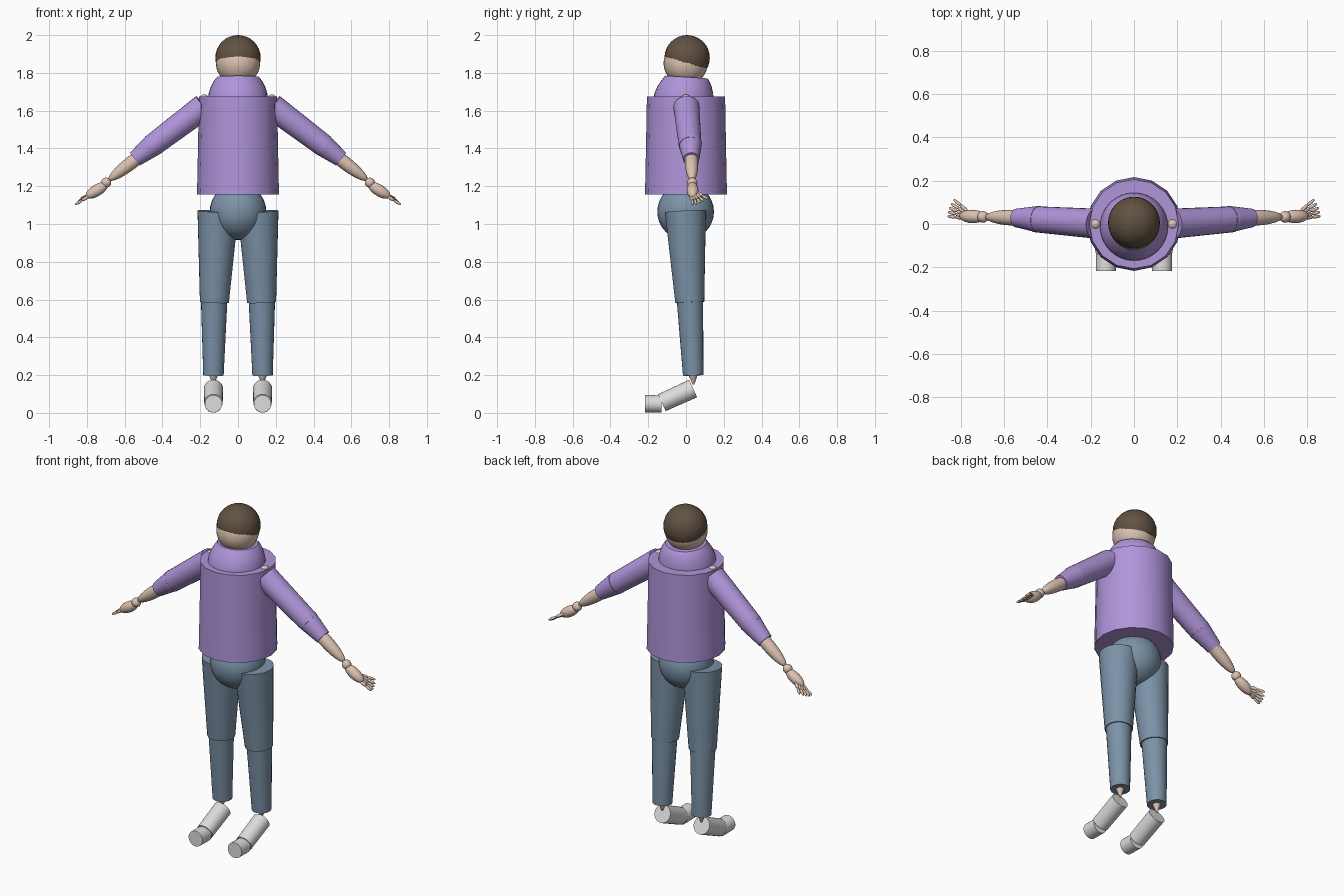
import bpy, bmesh, math
from mathutils import Vector, Matrix

cube = bpy.data.objects.get("Cube")
if cube:
    bpy.data.objects.remove(cube, do_unlink=True)


def material(name, rgb):
    m = bpy.data.materials.new(name)
    m.use_nodes = True
    m.diffuse_color = (*rgb, 1)
    m.node_tree.nodes["Principled BSDF"].inputs["Base Color"].default_value = (*rgb, 1)
    return m


PURPLE = material("purple_cloth", (0.43, 0.30, 0.70))
BLUE = material("blue_denim", (0.20, 0.29, 0.39))
SKIN = material("skin", (0.72, 0.54, 0.44))
HAIR = material("brown_hair", (0.12, 0.083, 0.055))
WHITE = material("white_shoe", (0.72, 0.72, 0.72))


def finish(name, bm, mat):
    bmesh.ops.recalc_face_normals(bm, faces=bm.faces)
    mesh = bpy.data.meshes.new(name)
    bm.to_mesh(mesh)
    bm.free()
    mesh.materials.append(mat)
    ob = bpy.data.objects.new(name, mesh)
    bpy.context.collection.objects.link(ob)
    bpy.ops.object.select_all(action="DESELECT")
    ob.select_set(True)
    bpy.context.view_layer.objects.active = ob
    bpy.ops.object.shade_smooth_by_angle(angle=math.radians(40))
    return ob


def along(p0, p1):
    """Matrix that lays the z axis along p0-p1, centred between them."""
    d = p1 - p0
    return Matrix.Translation((p0 + p1) / 2) @ d.to_track_quat("Z", "Y").to_matrix().to_4x4()


def tube(name, p0, p1, r0, r1, mat, sides=24):
    p0, p1 = Vector(p0), Vector(p1)
    bm = bmesh.new()
    bmesh.ops.create_cone(bm, cap_ends=True, segments=sides, radius1=r0, radius2=r1,
                          depth=(p1 - p0).length, matrix=along(p0, p1))
    return finish(name, bm, mat)


def spindle(name, p0, p1, r, mat, sides=20):
    """Ellipsoid stretched between two points."""
    p0, p1 = Vector(p0), Vector(p1)
    bm = bmesh.new()
    scale = Matrix.Diagonal((r, r, (p1 - p0).length / 2, 1))
    bmesh.ops.create_uvsphere(bm, u_segments=sides, v_segments=sides // 2 + 2,
                              radius=1, matrix=along(p0, p1) @ scale)
    return finish(name, bm, mat)


def ball(name, c, r, mat, sides=32, cut=None):
    bm = bmesh.new()
    bmesh.ops.create_uvsphere(bm, u_segments=sides, v_segments=sides // 2,
                              radius=r, matrix=Matrix.Translation(c))
    if cut:  # keep only the part above a plane, then close it
        bmesh.ops.bisect_plane(bm, geom=bm.verts[:] + bm.edges[:] + bm.faces[:],
                               plane_co=cut[0], plane_no=cut[1], clear_inner=True)
        bmesh.ops.holes_fill(bm, edges=[e for e in bm.edges if e.is_boundary])
    return finish(name, bm, mat)


def lofted(name, rings, mat, sides=32, tilt=0.0):
    """Stack of rings (z, radius, y centre), the last one tilted."""
    bm = bmesh.new()
    loops = []
    for i, (z, r, cy) in enumerate(rings):
        k = tilt if i == len(rings) - 1 else 0
        angles = [2 * math.pi * j / sides for j in range(sides)]
        loops.append([bm.verts.new((r * math.cos(a), cy + r * math.sin(a),
                                    z - k * math.sin(a))) for a in angles])
    for a, b in zip(loops, loops[1:]):
        for j in range(sides):
            n = (j + 1) % sides
            bm.faces.new((a[j], a[n], b[n], b[j]))
    bm.faces.new(loops[0])
    bm.faces.new(loops[-1])
    return finish(name, bm, mat)


# Head and hair
ball("head", (0, -0.002, 1.852), 0.117, SKIN)
ball("hair", (0, 0.006, 1.88), 0.12, HAIR, cut=((0, 0, 1.845), (0, 0.18, 1)))

# Jacket body and collar
lofted("jacket_body", [(1.155, 0.217, 0), (1.40, 0.212, 0), (1.675, 0.207, 0)], PURPLE, 16)
lofted("collar", [(1.66, 0.158, -0.013), (1.69, 0.156, -0.012), (1.73, 0.143, -0.008),
                  (1.76, 0.126, -0.004), (1.778, 0.111, 0)], PURPLE, tilt=0.007)

# Hips
ball("hips", (0, -0.002, 1.065), 0.15, BLUE)

for side, s in (("left", 1), ("right", -1)):
    def at(x, y, z):
        return (s * x, y, z)

    # Leg
    tube(side + "_thigh", at(0.106, -0.003, 1.067), at(0.125, 0.02, 0.585), 0.109, 0.077, BLUE)
    tube(side + "_shin", at(0.126, 0.02, 0.62), at(0.13, 0.038, 0.198), 0.071, 0.054, BLUE)
    tube(side + "_ankle", at(0.13, 0.036, 0.23), at(0.13, 0.04, 0.15), 0.036, 0.004, SKIN, 16)

    # Shoe
    tube(side + "_shoe", at(0.13, 0.038, 0.129), at(0.13, -0.128, 0.054), 0.051, 0.049, WHITE)
    tube(side + "_shoe_toe", at(0.13, -0.13, 0.047), at(0.13, -0.217, 0.048), 0.046, 0.046, WHITE)

    # Sleeve
    ball(side + "_shoulder_joint", at(0.178, 0, 1.66), 0.026, SKIN, 16)
    tube(side + "_upper_sleeve", at(0.18, 0.002, 1.622), at(0.457, 0.022, 1.413), 0.069, 0.060, PURPLE)
    tube(side + "_sleeve_cuff", at(0.44, 0.022, 1.426), at(0.545, 0.028, 1.344), 0.062, 0.043, PURPLE)

    # Forearm, wrist and palm
    spindle(side + "_forearm", at(0.44, 0.025, 1.42), at(0.685, 0.033, 1.232), 0.036, SKIN)
    ball(side + "_wrist", at(0.698, 0.033, 1.219), 0.027, SKIN, 16)
    spindle(side + "_palm", at(0.69, 0.033, 1.214), at(0.805, 0.037, 1.142), 0.031, SKIN)

    # Fingers fan out towards the back, each in two joints
    for i, name in enumerate(("first", "second", "third", "fourth", "thumb")):
        t = i / 4
        base = Vector(at(0.788 - 0.02 * t, 0.028 + 0.03 * t, 1.148 + 0.02 * t))
        tip = Vector(at(0.862 - 0.028 * t * t, 0.036 + 0.078 * t, 1.103 + 0.03 * t * t))
        mid = base.lerp(tip, 0.5)
        spindle(f"{side}_{name}_finger_base", base, mid.lerp(tip, 0.1), 0.0095, SKIN, 10)
        spindle(f"{side}_{name}_finger_tip", mid.lerp(base, 0.1), tip, 0.008, SKIN, 10)
